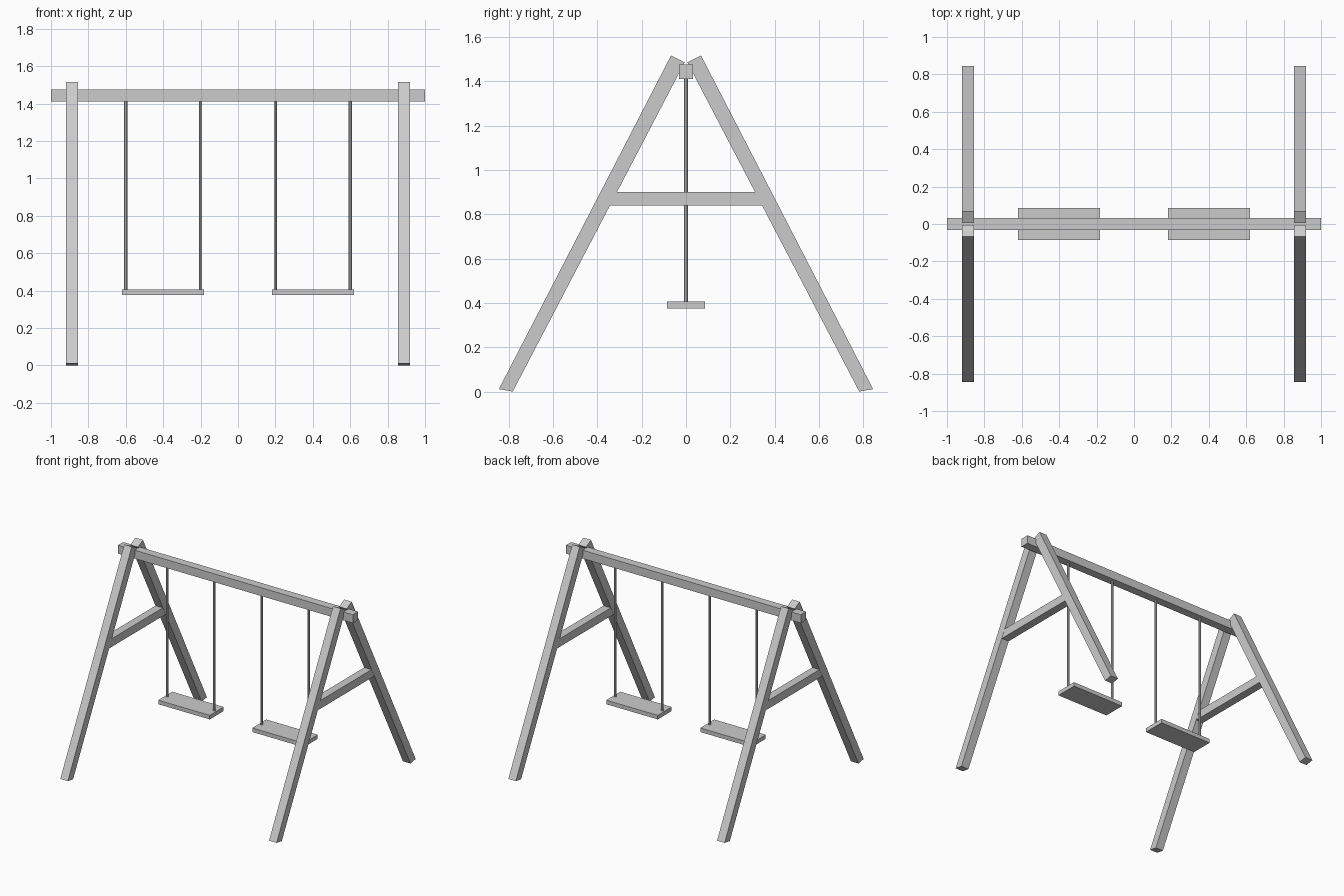
import bpy

if "Cube" in bpy.data.objects:
    bpy.data.objects.remove(bpy.data.objects["Cube"])


def make(name, verts, faces):
    mesh = bpy.data.meshes.new(name)
    mesh.from_pydata(verts, [], faces)
    mesh.update()
    obj = bpy.data.objects.new(name, mesh)
    bpy.context.collection.objects.link(obj)
    return obj


def extrude_x(name, profile, x, width):
    """Extrude a (y, z) profile, counter-clockwise seen from +x, along x."""
    n = len(profile)
    verts = [(x + s * width / 2, y, z) for s in (-1, 1) for y, z in profile]
    faces = [tuple(reversed(range(n))), tuple(range(n, 2 * n))]
    faces += [(i, (i + 1) % n, n + (i + 1) % n, n + i) for i in range(n)]
    return make(name, verts, faces)


def bar(name, x, width, y, z0, z1):
    return extrude_x(name, [(-y, z0), (y, z0), (y, z1), (-y, z1)], x, width)


# Top beam
bar("top_beam", 0, 2.0, 0.032, 1.412, 1.476)

# A-frames: slanted legs with a cross brace
leg = [(-0.845, 0.011), (-0.782, 0.0), (-0.006, 1.486), (-0.068, 1.517)]
for side, x in (("left", -0.888), ("right", 0.888)):
    extrude_x(f"{side}_front_leg", leg, x, 0.064)
    extrude_x(f"{side}_back_leg", [(-y, z) for y, z in reversed(leg)], x, 0.064)
    bar(f"{side}_cross_brace", x, 0.062, 0.36, 0.839, 0.902)

# Swings: seat board hung on two ropes
for side, x in (("left", -0.4), ("right", 0.4)):
    bar(f"{side}_seat", x, 0.438, 0.085, 0.376, 0.407)
    for rope, rx in (("outer", 1.5 * x), ("inner", 0.5 * x)):
        bpy.ops.mesh.primitive_cylinder_add(
            vertices=8, radius=0.0088, depth=1.03, location=(rx, 0, 0.91))
        bpy.context.object.name = f"{side}_{rope}_rope"
